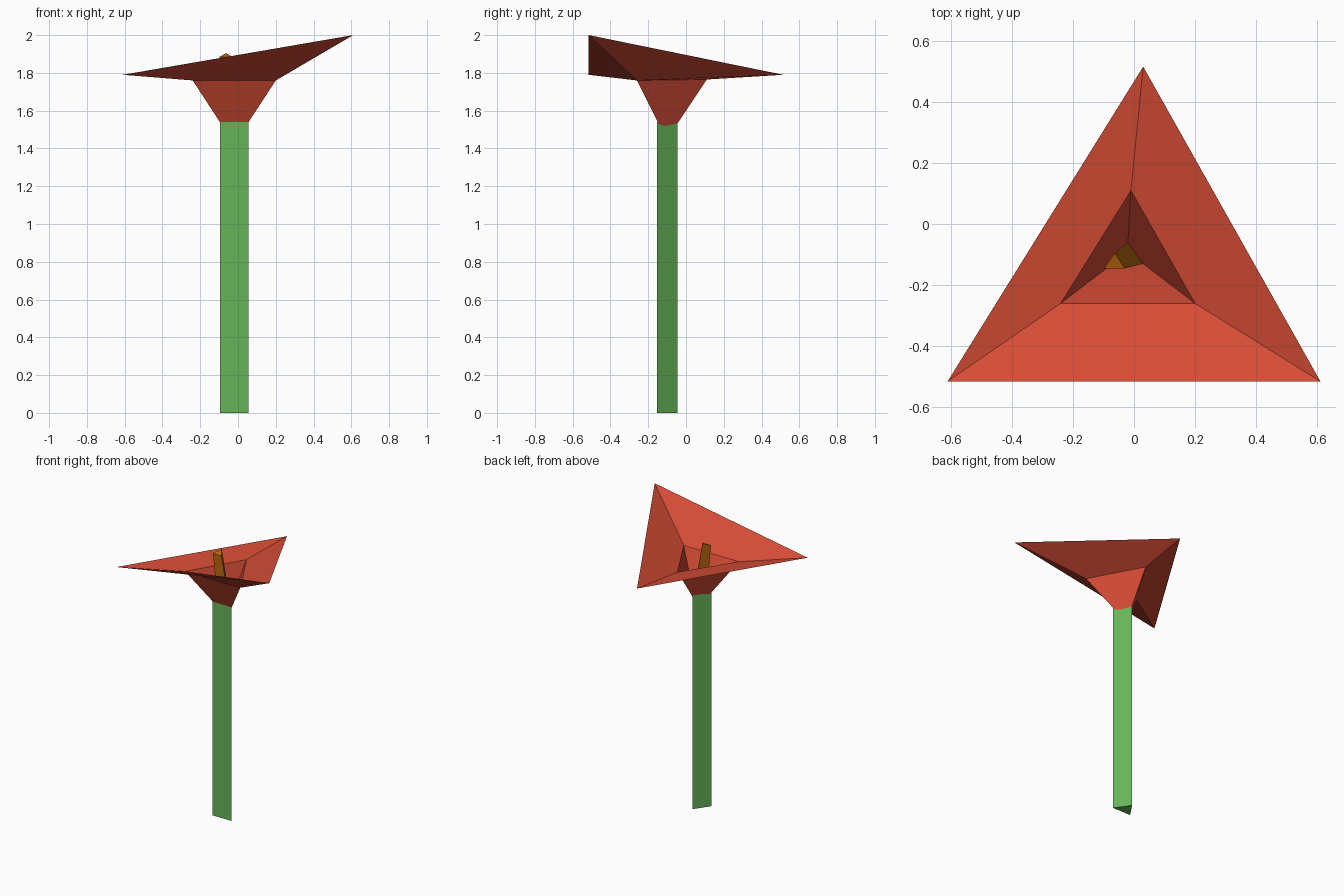
import bpy

if "Cube" in bpy.data.objects:
    bpy.data.objects.remove(bpy.data.objects["Cube"])


def material(name, rgb):
    m = bpy.data.materials.new(name)
    m.diffuse_color = (*rgb, 1)
    m.use_nodes = True
    m.node_tree.nodes["Principled BSDF"].inputs["Base Color"].default_value = m.diffuse_color
    return m


def loft(name, rings, mat, cap_bottom=False, cap_top=False):
    """Join a stack of triangular sections with flat faces."""
    verts = [v for ring in rings for v in ring]
    faces = []
    for k in range(len(rings) - 1):
        for i in range(3):
            a, b = 3 * k + i, 3 * k + (i + 1) % 3
            faces.append((a, b, b + 3, a + 3))
    if cap_bottom:
        faces.append((2, 1, 0))
    if cap_top:
        n = len(verts)
        faces.append((n - 3, n - 2, n - 1))
    me = bpy.data.meshes.new(name)
    me.from_pydata(verts, [], faces)
    me.materials.append(mat)
    ob = bpy.data.objects.new(name, me)
    bpy.context.collection.objects.link(ob)
    return ob


red = material("petal red", (0.66, 0.072, 0.036))
green = material("stem green", (0.133, 0.46, 0.10))
orange = material("stamen orange", (0.52, 0.15, 0.004))

# Sections run front left, front right, back
throat = [(-0.07, -0.13, 1.50), (0.03, -0.13, 1.50), (-0.02, -0.06, 1.51)]

# Triangular stem, open at the top where the bloom sits in it
section = [(-0.095, -0.153), (0.055, -0.153), (-0.02, -0.044)]
loft("stem", [[(x, y, 0) for x, y in section],
              [(x, y, 1.54) for x, y in section]], green, cap_bottom=True)

# Thin sheet bloom: steep funnel, then wide lopsided petals
loft("bloom", [throat,
               [(-0.24, -0.26, 1.76), (0.20, -0.26, 1.76), (-0.01, 0.11, 1.765)],
               [(-0.61, -0.515, 1.79), (0.61, -0.515, 2.0), (0.03, 0.515, 1.79)]], red)

# Leaning stamen rising out of the throat
loft("stamen", [throat,
                [(-0.098, -0.145, 1.885), (-0.03, -0.145, 1.885), (-0.063, -0.095, 1.905)]],
     orange, cap_bottom=True, cap_top=True)
